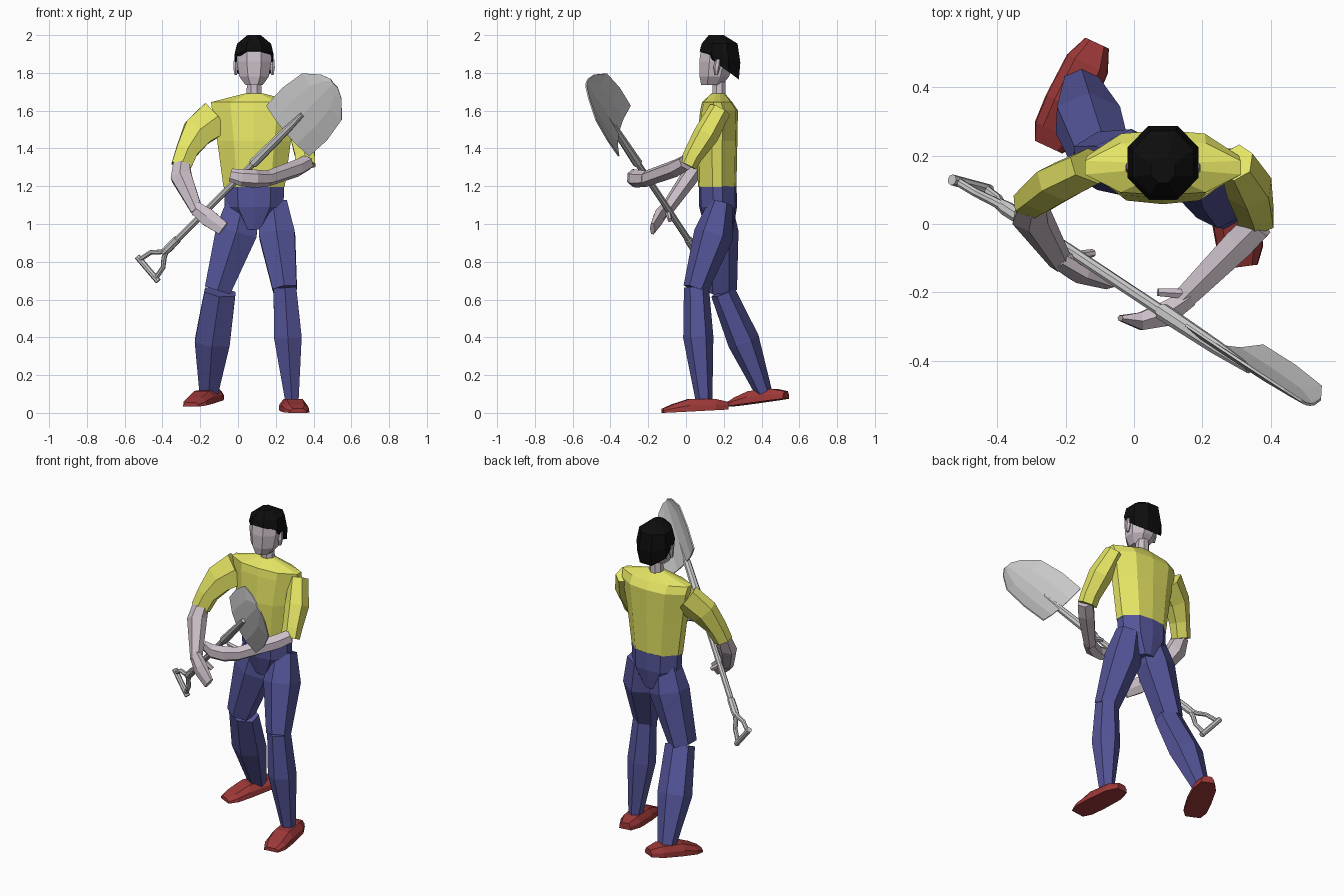
import bpy, bmesh, math
from mathutils import Vector as V


def mat(name, *rgb):
    m = bpy.data.materials.new(name)
    m.diffuse_color = (*rgb, 1)
    return m


SKIN = mat("skin", .60, .52, .58)
SHIRT = mat("yellow", .78, .78, .13)
BLUE = mat("blue", .09, .09, .32)
RED = mat("red", .34, .04, .04)
BLACK = mat("black", .004, .004, .004)

X, Y, Z = V((1, 0, 0)), V((0, 1, 0)), V((0, 0, 1))
HEX = [(0, 1), (1, .5), (1, -.5), (0, -1), (-1, -.5), (-1, .5)]
BODY = [(1, .25), (.55, .9), (0, 1), (-.55, .9), (-1, .25),
        (-1, -.25), (-.55, -.9), (0, -1), (.55, -.9), (1, -.25)]
SOLE = [(-1, 0), (-.95, .5), (-.6, 1), (.6, 1), (.95, .5), (1, 0)]
OCT = [(math.cos((i + .5) * math.pi / 4) * 1.08,
        math.sin((i + .5) * math.pi / 4) * 1.08) for i in range(8)]


def add(name, bm, material=None):
    bmesh.ops.recalc_face_normals(bm, faces=bm.faces)
    me = bpy.data.meshes.new(name)
    bm.to_mesh(me)
    bm.free()
    ob = bpy.data.objects.new(name, me)
    bpy.context.collection.objects.link(ob)
    if material:
        me.materials.append(material)
    return ob


def skin_rings(name, loops, material):
    bm = bmesh.new()
    rows = [[bm.verts.new(p) for p in loop] for loop in loops]
    n = len(rows[0])
    for r, s in zip(rows, rows[1:]):
        for i in range(n):
            bm.faces.new((r[i], r[(i + 1) % n], s[(i + 1) % n], s[i]))
    bm.faces.new(rows[0])
    bm.faces.new(rows[-1])
    return add(name, bm, material)


def limb(name, rings, material=None, ref=Y, prof=HEX, axis=None):
    """Loft a profile through rings (x, y, z, half width, half depth[, slope])."""
    c = [V(r[:3]) for r in rings]
    loops = []
    for i, r in enumerate(rings):
        t = (axis or c[min(i + 1, len(c) - 1)] - c[max(i - 1, 0)]).normalized()
        v = (ref - t * ref.dot(t)).normalized()
        u = v.cross(t)
        slope = r[5] if len(r) > 5 else 0
        loops.append([c[i] + u * (r[3] * p) + v * (r[4] * q) + Z * (slope * q)
                      for p, q in prof])
    return skin_rings(name, loops, material)


# Head, hair, ears and neck
limb("head", [(.085, .135, 1.735, .045, .055), (.085, .15, 1.78, .078, .078),
              (.085, .162, 1.86, .092, .092), (.085, .17, 1.93, .09, .09)],
     SKIN, prof=OCT, axis=Z)
limb("hair", [(.085, .185, 1.835, .1, .095, -.07), (.085, .18, 1.885, .104, .108, -.03),
              (.085, .178, 1.955, .09, .095), (.085, .16, 2.0, .035, .04)],
     BLACK, prof=OCT, axis=Z)
for side, x in (("right", -.012), ("left", .182)):
    limb(side + "_ear", [(x, .16, 1.79, .007, .008), (x, .163, 1.83, .013, .018),
                         (x, .17, 1.87, .01, .015)], SKIN, axis=Z)
limb("neck", [(.085, .175, 1.65, .042, .036), (.085, .175, 1.78, .036, .034)],
     SKIN, prof=OCT, axis=Z)

# Torso and hips
limb("shirt_body", [(.085, .165, 1.195, .162, .102), (.085, .165, 1.44, .195, .107),
                    (.085, .175, 1.6, .222, .1), (.085, .165, 1.645, .228, .08),
                    (.085, .17, 1.692, .045, .035)], SHIRT, prof=BODY, axis=Z)
limb("trouser_hips", [(.085, .168, 1.2, .16, .1), (.085, .17, 1.09, .155, .1),
                      (.085, .175, .97, .06, .075)], BLUE, prof=BODY, axis=Z)

# Legs
limb("right_thigh", [(.03, .17, 1.12, .085, .07), (-.008, .178, .96, .11, .1),
                     (-.108, .185, .65, .07, .085)], BLUE)
limb("left_thigh", [(.185, .185, 1.11, .075, .065), (.207, .145, .94, .095, .105),
                    (.248, .05, .655, .064, .066)], BLUE)
limb("right_shin", [(-.095, .195, .64, .082, .066), (-.135, .305, .38, .093, .085),
                    (-.155, .415, .1, .048, .044)], BLUE)
limb("left_shin", [(.248, .055, .665, .06, .066), (.264, .065, .4, .073, .08),
                   (.285, .095, .07, .036, .045)], BLUE)


# Shoes: cross-sections from heel to toe
def shoe(name, heel, toe):
    h, t = V(heel), V(toe)
    d = t - h
    side = V((d.y, -d.x, 0)).normalized()
    loops = [[h + d * f + side * (w * p) + Z * (ht * q) for p, q in SOLE]
             for f, w, ht in ((0, .038, .04), (.2, .066, .06), (.6, .072, .066),
                              (.85, .068, .042), (1, .045, .022))]
    skin_rings(name, loops, RED)


shoe("right_shoe", (-.108, .53, .075), (-.25, .225, .033))
shoe("left_shoe", (.272, .22, .018), (.318, -.125, 0))

# Sleeves
limb("right_sleeve", [(-.12, .17, 1.56, .095, .055), (-.215, .125, 1.485, .082, .06),
                      (-.27, .085, 1.39, .058, .055), (-.302, .06, 1.305, .052, .048)], SHIRT)
limb("left_sleeve", [(.3, .18, 1.605, .045, .06), (.338, .105, 1.47, .062, .068),
                     (.355, .035, 1.36, .052, .052), (.357, .01, 1.31, .052, .048)], SHIRT)

# Forearms, hands and thumbs gripping the shaft
limb("right_forearm", [(-.3, .055, 1.315, .043, .042), (-.3, .02, 1.25, .055, .048),
                       (-.215, -.11, 1.065, .03, .036)], SKIN)
limb("left_forearm", [(.365, .0, 1.325, .042, .042), (.31, -.055, 1.295, .045, .046),
                      (.14, -.225, 1.235, .032, .042)], SKIN, ref=Z)
limb("right_hand", [(-.225, -.105, 1.085, .035, .028), (-.16, -.145, 1.035, .046, .03),
                    (-.078, -.178, .975, .036, .014)], SKIN)
limb("left_hand", [(.165, -.215, 1.24, .026, .042), (.09, -.265, 1.24, .036, .048),
                   (.02, -.285, 1.245, .026, .046), (-.04, -.276, 1.26, .008, .034)],
     SKIN, ref=Z)
limb("right_thumb", [(-.21, -.1, 1.085, .018, .016), (-.12, -.085, 1.02, .012, .012)], SKIN)
limb("left_thumb", [(.16, -.205, 1.255, .015, .017), (.07, -.2, 1.275, .011, .012)],
     SKIN, ref=Z)

# Shovel axes: d along the shaft, w across the blade, n behind it
J = V((-.385, .053, .855))
d = V((.725, -.48, .725)).normalized()
w = V((.639, -.172, -.75))
w = (w - d * w.dot(d)).normalized()
n = d.cross(w)


def at(s, q, o=0):
    return J + d * s + w * q + n * o


def rod(name, pts):
    limb(name, [(*at(s, q), r, r) for s, q, r in pts], ref=n, prof=OCT)


rod("shovel_shaft", [(0, 0, .016), (1.0, 0, .016)])
rod("handle_ferrule", [(-.015, 0, .016), (.02, 0, .021), (.1, 0, .02), (.105, 0, .015)])
rod("blade_socket", [(.72, 0, .018), (.73, 0, .024), (.98, 0, .02), (1.13, 0, .012)])
rod("handle_grip", [(-.145, -.087, .015), (-.145, .087, .015)])
for side, k in (("upper", -1), ("lower", 1)):
    rod(side + "_handle_fork", [(.01, 0, .014), (-.03, .02 * k, .013),
                                (-.07, .052 * k, .012), (-.145, .066 * k, .012)])

# Dished blade
bm = bmesh.new()
grid = [[bm.verts.new(at(.985 + s, half * f, .008 + .036 * f * f * half / .18))
         for f in (-1, -.5, 0, .5, 1)]
        for s, half in ((0, .178), (.14, .184), (.285, .163), (.37, .085), (.402, .03))]
for r, s in zip(grid, grid[1:]):
    for i in range(4):
        bm.faces.new((r[i], r[i + 1], s[i + 1], s[i]))
blade = add("shovel_blade", bm)
sol = blade.modifiers.new("thickness", 'SOLIDIFY')
sol.thickness = .008
sol.offset = 0
